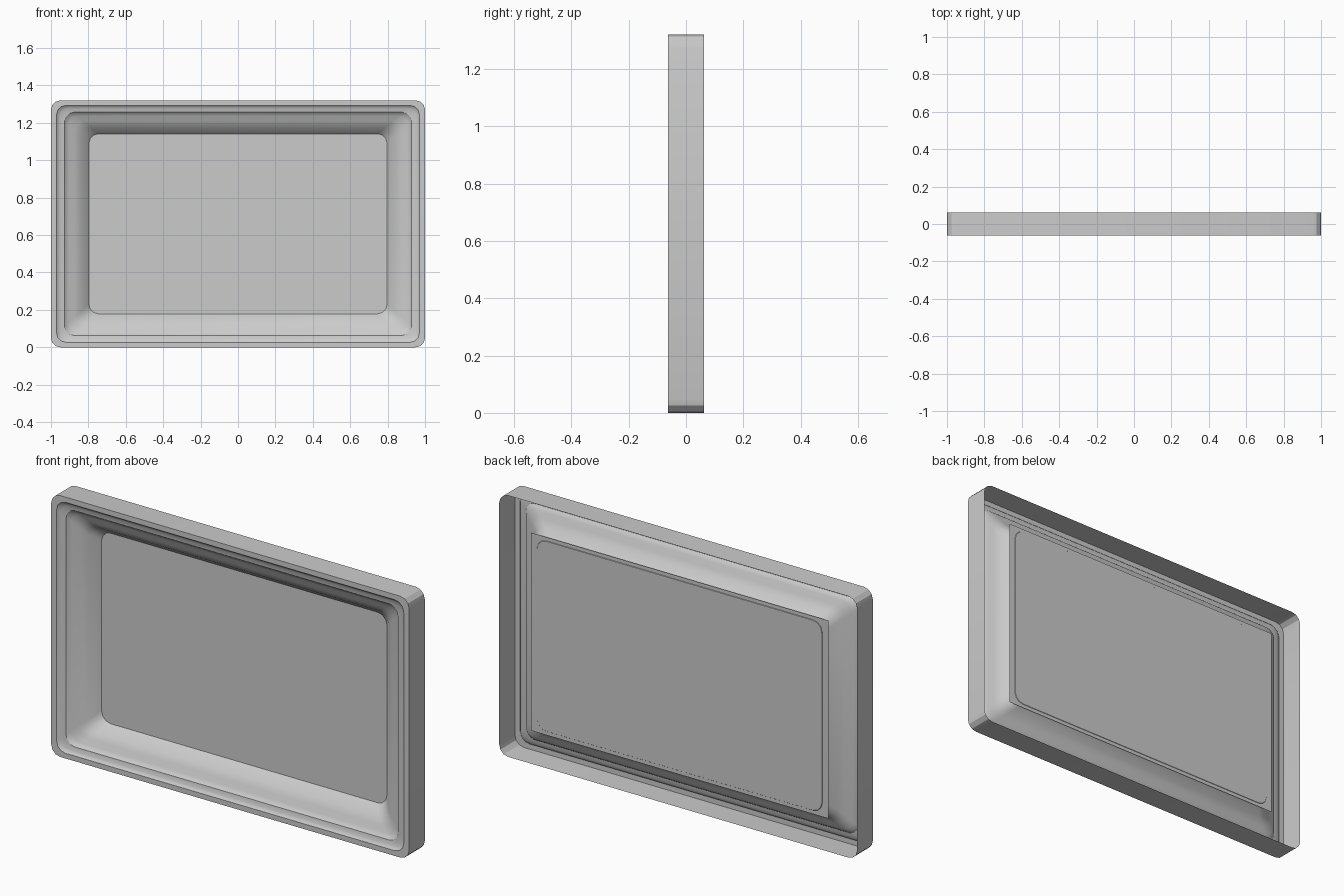
import bpy, math

if "Cube" in bpy.data.objects:
    bpy.data.objects.remove(bpy.data.objects["Cube"])

HX, HZ, CZ = 1.0, 0.66, 0.66      # half width, half height, centre height
RADIUS, SEG = 0.05, 3             # corner rounding


def ring(inset, y):
    """Rounded rectangle loop in the XZ plane, inset from the outer edge."""
    hx, hz = HX - inset - RADIUS, HZ - inset * 0.88 - RADIUS
    pts = []
    for q, (sx, sz) in enumerate([(1, 1), (-1, 1), (-1, -1), (1, -1)]):
        for i in range(SEG + 1):
            a = math.radians(90 * (q + i / SEG))
            pts.append((sx * hx + RADIUS * math.cos(a), y,
                        CZ + sz * hz + RADIUS * math.sin(a)))
    return pts


def add_mesh(name, verts, faces):
    mesh = bpy.data.meshes.new(name)
    mesh.from_pydata(verts, [], faces)
    ob = bpy.data.objects.new(name, mesh)
    bpy.context.collection.objects.link(ob)
    return ob


# Open-backed stepped moulding: (inset, y) from rear rim, over the front, to the opening
profile = [(0, 0.0625), (0, -0.0625), (0.03, -0.0625), (0.036, -0.056),
           (0.048, -0.05), (0.072, -0.047), (0.08, -0.038), (0.095, -0.03),
           (0.125, -0.019), (0.16, 0.0), (0.205, 0.052)]
verts = [p for inset, y in profile for p in ring(inset, y)]
n = 4 * (SEG + 1)
faces = [(r * n + i, r * n + (i + 1) % n, (r + 1) * n + (i + 1) % n, (r + 1) * n + i)
         for r in range(len(profile) - 1) for i in range(n)]
frame = add_mesh("frame_moulding", verts, faces)

# Flat picture panel, slightly larger than the opening
px, pz, py = 0.83, 0.5, 0.05
add_mesh("picture_panel",
         [(-px, py, CZ - pz), (px, py, CZ - pz), (px, py, CZ + pz), (-px, py, CZ + pz)],
         [(0, 1, 2, 3)])

# Soft moulding with crisp edges
bpy.context.view_layer.objects.active = frame
frame.select_set(True)
bpy.ops.object.shade_smooth_by_angle(angle=math.radians(25))
